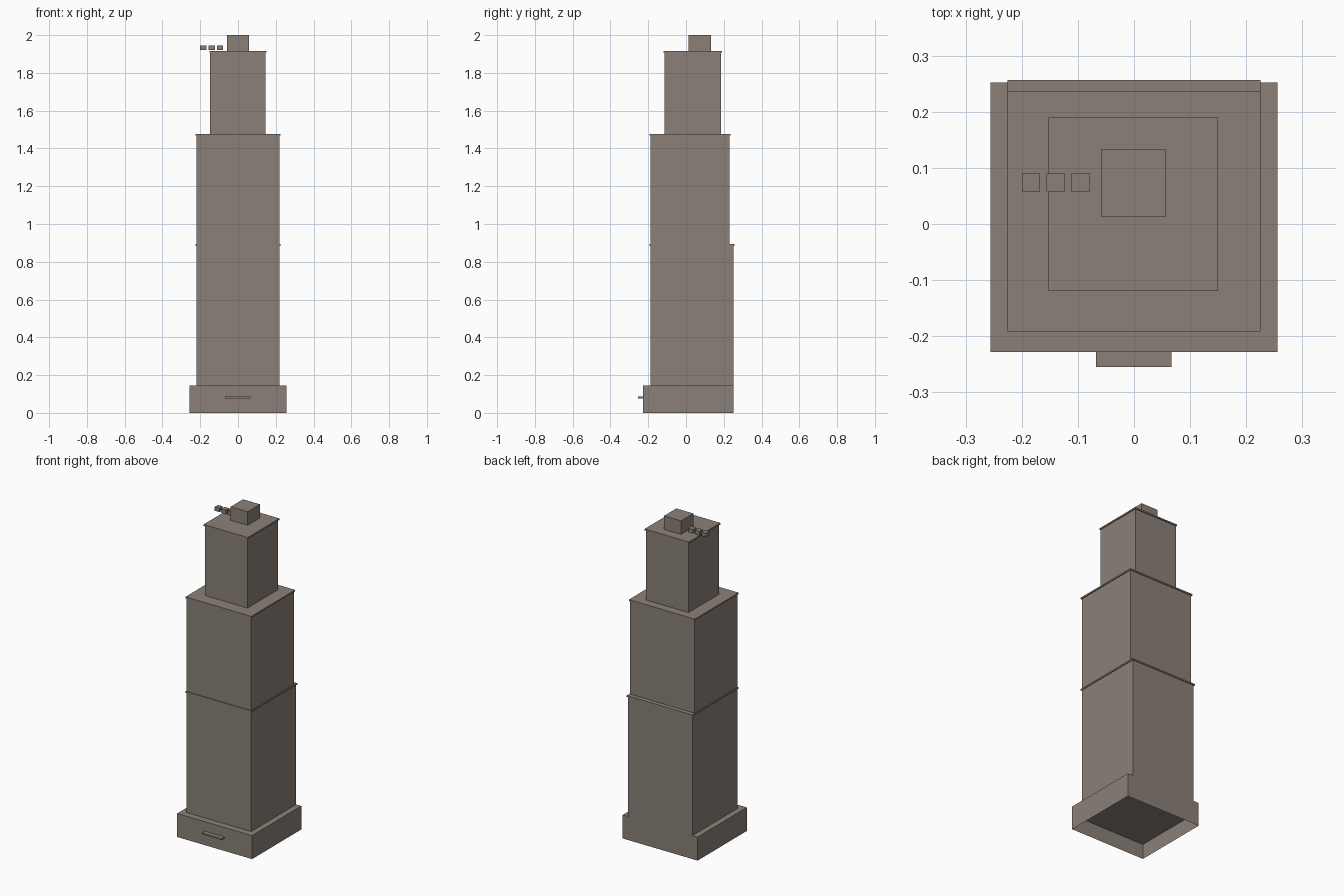
import bpy, bmesh

if "Cube" in bpy.data.objects:
    bpy.data.objects.remove(bpy.data.objects["Cube"])

# One stone colour for the whole tower
stone = bpy.data.materials.new("warm_grey_stone")
stone.diffuse_color = (0.258, 0.217, 0.185, 1.0)
stone.use_nodes = True
stone.node_tree.nodes["Principled BSDF"].inputs["Base Color"].default_value = stone.diffuse_color


def box(name, x, y, z, open_bottom=False, open_top=False):
    """Box from (min, max) ranges, optionally without bottom or top."""
    bm = bmesh.new()
    bmesh.ops.create_cube(bm, size=1.0)
    for v in bm.verts:
        v.co = [r[0] if c < 0 else r[1] for c, r in zip(v.co, (x, y, z))]
    bm.normal_update()
    drop = [f for f in bm.faces
            if (open_bottom and f.normal.z < -0.5) or (open_top and f.normal.z > 0.5)]
    bmesh.ops.delete(bm, geom=drop, context='FACES')
    me = bpy.data.meshes.new(name)
    bm.to_mesh(me)
    bm.free()
    me.materials.append(stone)
    ob = bpy.data.objects.new(name, me)
    bpy.context.collection.objects.link(ob)
    return ob


BACK = 0.252

# Base: hollow ground storey below, closed storey above
box("ground_storey_walls", (-0.256, 0.256), (-0.228, BACK), (0, 0.092),
    open_bottom=True, open_top=True)
box("base_upper_storey", (-0.256, 0.256), (-0.228, BACK), (0.092, 0.145))
box("entrance_canopy", (-0.068, 0.067), (-0.255, -0.228), (0.077, 0.086))

# Tower tiers, each with a thin cornice slab: x range, y range, z range
tiers = [
    ("lower_tower", (-0.22, 0.22), (-0.187, BACK), (0.145, 0.884), 0.005),
    ("middle_tower", (-0.22, 0.22), (-0.187, 0.231), (0.893, 1.468), 0.005),
    ("upper_tower", (-0.147, 0.145), (-0.114, 0.185), (1.477, 1.907), 0.005),
]
for name, x, y, z, lip in tiers:
    box(name, x, y, z)
    box(name + "_cornice", (x[0] - lip, x[1] + lip), (y[0] - lip, y[1] + lip),
        (z[1], z[1] + 0.009))

# Rooftop machine room and the row of small vent boxes
box("machine_room", (-0.059, 0.057), (0.013, 0.133), (1.916, 2.0))
for i in range(3):
    x0 = -0.2 + i * 0.0445
    box(f"roof_vent_{i + 1}", (x0, x0 + 0.0325), (0.058, 0.09), (1.92, 1.944))
